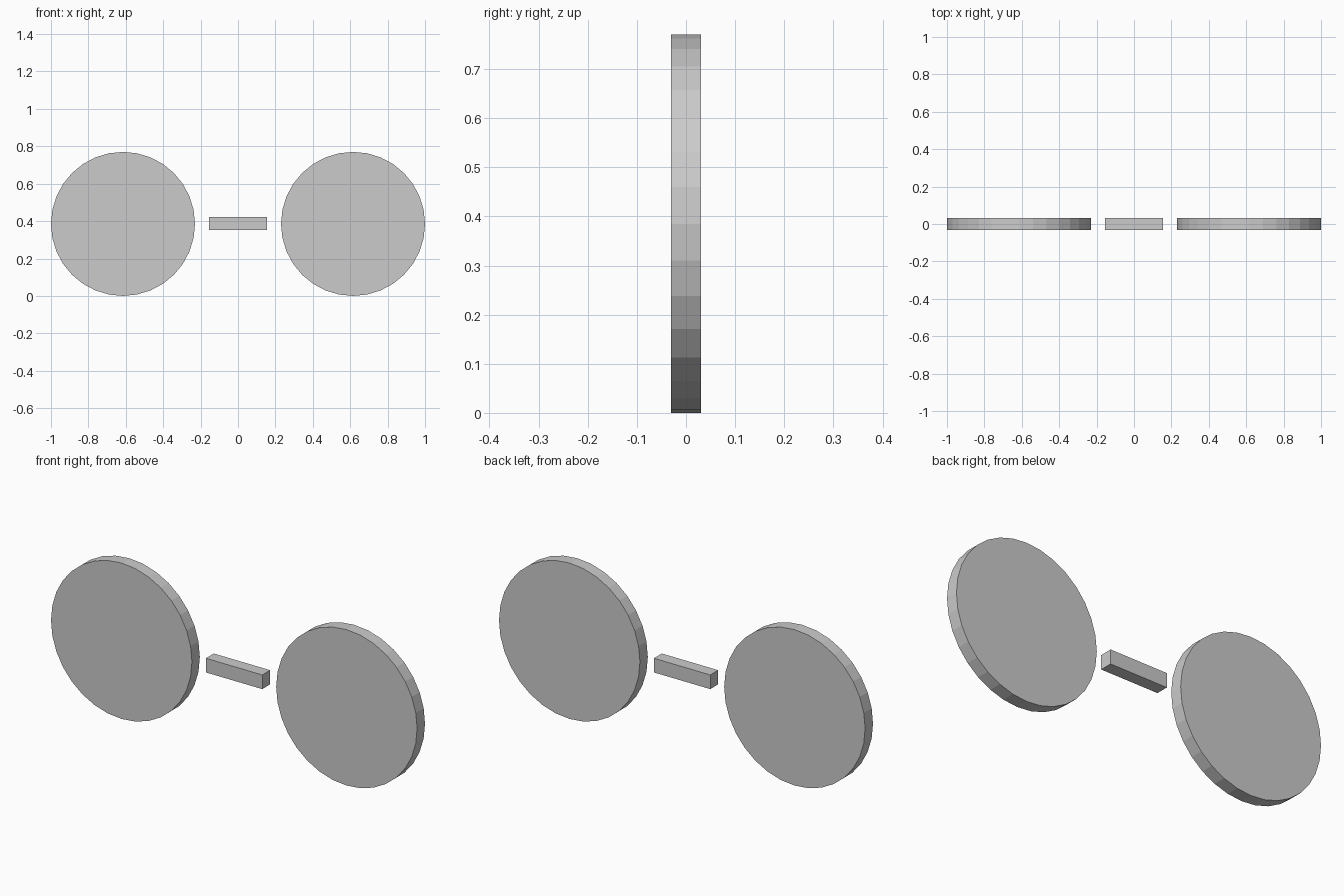
import bpy
from math import pi

if "Cube" in bpy.data.objects:
    bpy.data.objects.remove(bpy.data.objects["Cube"])

RADIUS = 0.385
DEPTH = 0.0615


def flat_disc(name, x):
    # 32-sided disc standing upright, facing front and back
    bpy.ops.mesh.primitive_cylinder_add(
        vertices=32, radius=RADIUS, depth=DEPTH,
        location=(x, 0, RADIUS), rotation=(pi / 2, 0, 0))
    bpy.context.object.name = name


# Round lenses, mirrored left and right
for side, sign in (("left", -1), ("right", 1)):
    flat_disc(side + "_lens", sign * (1 - RADIUS))

# Bridge bar floating between the lenses
bpy.ops.mesh.primitive_cube_add(size=1, location=(0, 0, 0.388))
bridge = bpy.context.object
bridge.name = "bridge"
bridge.scale = (0.308, DEPTH, 0.07)
bpy.ops.object.transform_apply(location=False, rotation=False, scale=True)
